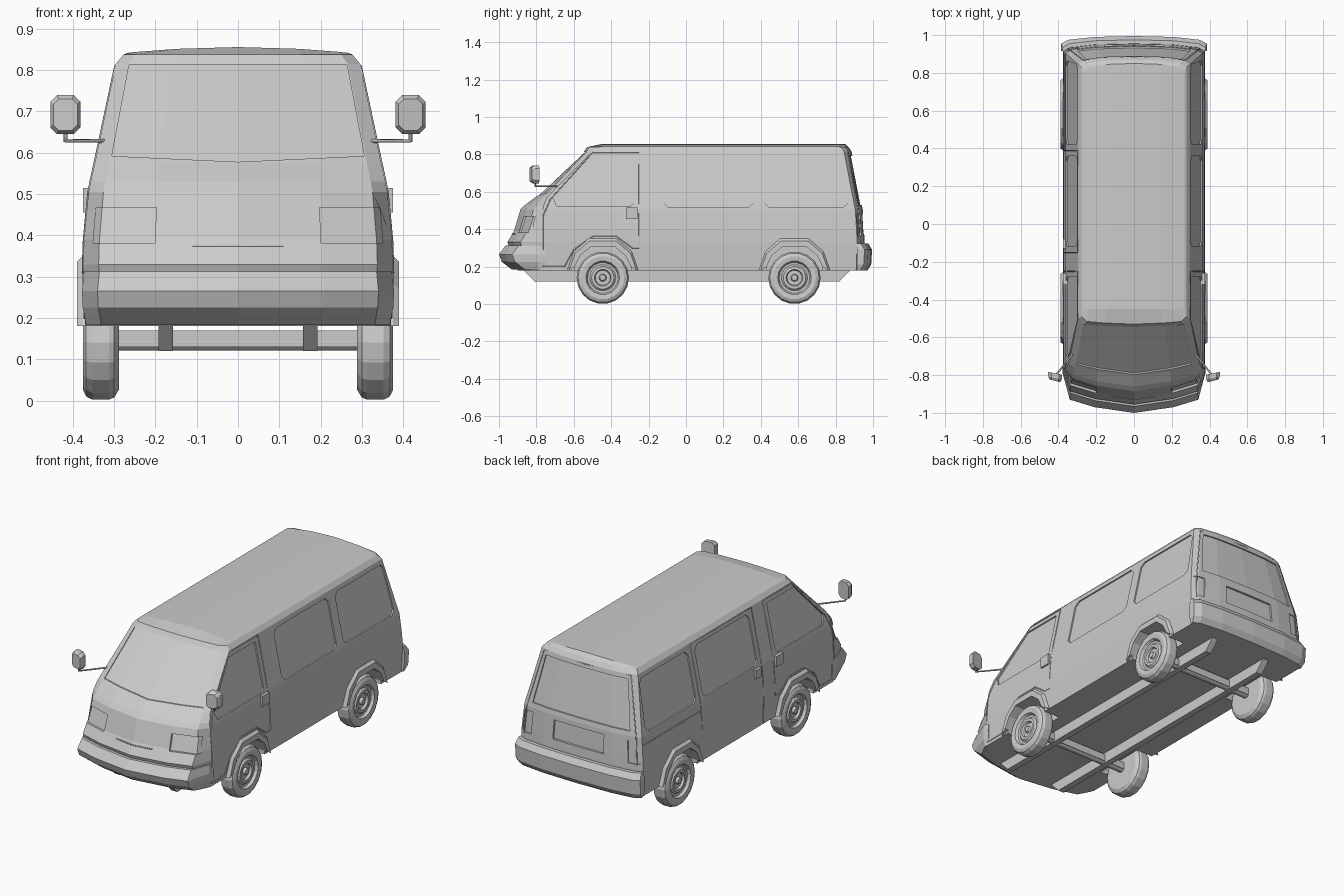
import bpy, bmesh, math
from mathutils import Vector

cube = bpy.data.objects.get("Cube")
if cube:
    bpy.data.objects.remove(cube)

grey = bpy.data.materials.new("plain_grey")
grey.use_nodes = True
tone = (0.6, 0.6, 0.6, 1)
grey.diffuse_color = tone
grey.node_tree.nodes["Principled BSDF"].inputs["Base Color"].default_value = tone


def make(name, bm):
    bmesh.ops.recalc_face_normals(bm, faces=bm.faces)
    me = bpy.data.meshes.new(name)
    bm.to_mesh(me)
    bm.free()
    me.materials.append(grey)
    ob = bpy.data.objects.new(name, me)
    bpy.context.collection.objects.link(ob)
    return ob


def loft(bm, rings, closed=False):
    """Skin even-sized rings; ends are filled with strips of quads."""
    vs = [[bm.verts.new(p) for p in r] for r in rings]
    n = len(vs[0])
    pairs = list(zip(vs, vs[1:])) + ([(vs[-1], vs[0])] if closed else [])
    for a, b in pairs:
        for i in range(n):
            bm.faces.new((a[i], a[(i + 1) % n], b[(i + 1) % n], b[i]))
    if not closed:
        for r in (vs[0], vs[-1]):
            for i in range(n // 2 - 1):
                bm.faces.new((r[i], r[i + 1], r[n - 2 - i], r[n - 1 - i]))


def lerp_table(table, t):
    for a, b in zip(table, table[1:]):
        if t <= b[0]:
            k = max(0, (t - a[0]) / (b[0] - a[0]))
            return [p + (q - p) * k for p, q in zip(a, b)]
    return table[-1]


STATIONS = (0, 0.55, 0.9, 1)
# height, half width, front y, front curve, side front y, rear y
LEVELS = [
    (0.18, 0.37, -0.90, 1, -0.77, 0.95),
    (0.33, 0.375, -0.955, 1, -0.77, 0.955),
    (0.39, 0.373, -0.92, 1, -0.77, 0.952),
    (0.505, 0.362, -0.885, 1, -0.765, 0.945),
    (0.53, 0.357, -0.86, 0.9, -0.76, 0.94),
    (0.575, 0.347, -0.80, 0.6, -0.74, 0.931),
    (0.815, 0.296, -0.545, 0.2, -0.50, 0.885),
    (0.838, 0.277, -0.53, 0.2, -0.49, 0.87),
    (0.842, 0.268, -0.45, 0, -0.44, 0.85),
]


def front_y(u, lv):
    z, w, yf, c, ys, yb = lv
    return lerp_table([(0, yf), (0.55, yf + 0.03 * c), (0.9, yf + 0.07 * c), (1, ys)], abs(u))[1]


def rear_y(u, lv, curve=1):
    return lv[5] - curve * lerp_table([(0, 0), (0.55, 0.005), (0.9, 0.02), (1, 0.04)], abs(u))[1]


def ring(lv, rear_curve=1, crown=0):
    us = [-u for u in STATIONS[:0:-1]] + list(STATIONS)
    z, w = lv[:2]
    front = [(u * w, front_y(u, lv), z + crown * (1 - u * u)) for u in us]
    back = [(u * w, rear_y(u, lv, rear_curve), z + crown * (1 - u * u)) for u in reversed(us)]
    return front + back


def level(z):
    return lerp_table(LEVELS, z)


def chamfer(y0, y1, z0, z1, c=0.025):
    return [(y0 + c, z0), (y1 - c, z0), (y1, z0 + c), (y1, z1 - c),
            (y1 - c, z1), (y0 + c, z1), (y0, z1 - c), (y0, z0 + c)]


# Body shell
bm = bmesh.new()
loft(bm, [ring(lv, crown=0.014 if lv is LEVELS[-1] else 0) for lv in LEVELS])
body = make("body", bm)

# Recess cutters: glass, lamps, plate and wheel wells
INNER = [(-0.15, 0.1), (-0.15, 0.2), (-0.12, 0.26), (-0.065, 0.305),
         (0.065, 0.305), (0.12, 0.26), (0.15, 0.2), (0.15, 0.1)]
OUTER = [(-0.19, 0.18), (-0.155, 0.28), (-0.075, 0.35), (0.075, 0.35), (0.155, 0.28), (0.19, 0.18)]
WHEEL_Y = (-0.445, 0.58)
side_windows = [
    chamfer(-0.12, 0.36, 0.515, 0.79), chamfer(0.42, 0.865, 0.515, 0.79),
    [(-0.69, 0.52), (-0.30, 0.52), (-0.28, 0.54), (-0.28, 0.785), (-0.52, 0.785), (-0.71, 0.57)],
]
side_windows[1][3:5] = [(0.845, 0.765), (0.825, 0.79)]
bm = bmesh.new()
for s in (-1, 1):
    for win in side_windows:
        loft(bm, [[(s * (level(z)[1] + d), y, z) for y, z in win] for d in (-0.008, 0.03)])
    for yc in WHEEL_Y:
        loft(bm, [[(s * x, yc + y, z) for y, z in INNER] for x in (0.27, 0.5)])


def end_cut(us, z0, z1, face, depth, inset=lambda u: 0):
    rings = []
    for u in us:
        r = []
        for z, d in ((z0 + inset(u), depth), (z0 + inset(u), -4 * depth), (z1, -4 * depth), (z1, depth)):
            lv = level(z)
            r.append((u * lv[1], face(u, lv) + d, z))
        rings.append(r)
    loft(bm, rings)


end_cut((-0.89, -0.55, 0, 0.55, 0.89), 0.578, 0.812, front_y, 0.008, lambda u: 0.016 * abs(u))
end_cut((-0.84, -0.55, 0, 0.55, 0.84), 0.53, 0.79, rear_y, -0.008)
end_cut((-0.42, 0.42), 0.375, 0.48, rear_y, -0.01)
for s in (-1, 1):
    end_cut([s * u for u in (0.54, 0.9, 0.94)], 0.382, 0.468, front_y, 0.012)
    end_cut([s * u for u in (0.8, 0.9, 0.97)], 0.36, 0.48, rear_y, -0.006)
cutter = make("recess_cutter", bm)
cutter.hide_render = True
mod = body.modifiers.new("recesses", "BOOLEAN")
mod.operation, mod.solver, mod.object = "DIFFERENCE", "EXACT", cutter
deps = bpy.context.evaluated_depsgraph_get()
body.data = bpy.data.meshes.new_from_object(body.evaluated_get(deps))
body.modifiers.clear()
bpy.data.objects.remove(cutter)


def tube(name, pts, r=0.003, cyclic=False):
    cu = bpy.data.curves.new(name, "CURVE")
    cu.dimensions, cu.bevel_depth, cu.bevel_resolution = "3D", r, 1
    cu.use_fill_caps = True
    sp = cu.splines.new("POLY")
    sp.points.add(len(pts) - 1)
    for p, co in zip(sp.points, pts):
        p.co = (*co, 1)
    sp.use_cyclic_u = cyclic
    cu.materials.append(grey)
    bpy.context.collection.objects.link(bpy.data.objects.new(name, cu))


def side_seam(name, s, pts, cyclic=False):
    pts = [Vector(p) for p in pts]
    ends = pts[1:] + (pts[:1] if cyclic else [])
    fine = [a.lerp(b, k / 6) for a, b in zip(pts, ends) for k in range(6)]
    fine += [] if cyclic else [pts[-1]]
    tube(name, [(s * level(p.y)[1], p.x, p.y) for p in fine], cyclic=cyclic)


# Door seams
DOOR = [(-0.25, 0.81), (-0.25, 0.30), (-0.29, 0.30), (-0.37, 0.36), (-0.5, 0.36), (-0.6, 0.29),
        (-0.65, 0.2), (-0.765, 0.2), (-0.765, 0.47), (-0.725, 0.56), (-0.5, 0.81)]
for s in (-1, 1):
    side_seam("front_door_seam", s, DOOR, True)
side_seam("sliding_door_seam", -1, [(-0.15, 0.19), (-0.15, 0.81), (0.39, 0.81), (0.39, 0.36)])
side_seam("sliding_door_rail", -1, [(0.39, 0.46), (0.9, 0.46)])
tube("hood_seam", [(x, front_y(x / 0.373, level(0.375)), 0.375) for x in (-0.11, 0, 0.11)])
tube("tailgate_seam", [(u * level(z)[1], rear_y(u, level(z)), z) for u, z in
                       ((-0.93, 0.35), (-0.93, 0.5), (-0.9, 0.81), (0, 0.81), (0.9, 0.81), (0.93, 0.5), (0.93, 0.35))])

# Bumpers
bm = bmesh.new()
loft(bm, [ring((z, w, y, 1, -0.79, -0.75), 0) for z, w, y in
          ((0.183, 0.368, -0.93), (0.225, 0.376, -0.985), (0.265, 0.378, -1), (0.312, 0.373, -0.965))])
make("front_bumper", bm)
bm = bmesh.new()
loft(bm, [ring((z, w, 0.915, 0, 0.915, y)) for z, w, y in
          ((0.18, 0.375, 0.97), (0.21, 0.384, 0.99), (0.29, 0.386, 0.995), (0.322, 0.378, 0.975))])
make("rear_bumper", bm)


def box(name, x0, x1, y0, y1, z0, z1, slope=0):
    bm = bmesh.new()
    loft(bm, [[(x0, y0 - e, z), (x1, y0 - e, z), (x1, y1 + e, z), (x0, y1 + e, z)]
              for z, e in ((z0, 0), (z1, slope))])
    return make(name, bm)


# Tyre and wheel profile: radius, distance outward from the wheel's inner face
WHEEL = [(0.03, 0), (0.115, 0), (0.135, 0.012), (0.14, 0.025), (0.14, 0.065), (0.132, 0.08), (0.115, 0.088),
         (0.09, 0.085), (0.082, 0.07), (0.07, 0.068), (0.06, 0.078), (0.045, 0.078), (0.04, 0.066),
         (0.02, 0.066), (0.015, 0.08), (0.003, 0.082)]
for s, side in ((-1, "right"), (1, "left")):
    for yc, end in zip(WHEEL_Y, ("front", "rear")):
        bm = bmesh.new()
        angles = [math.tau * i / 18 for i in range(18)]
        loft(bm, [[(s * (0.288 + x), yc + r * math.cos(a), 0.14 + r * math.sin(a)) for a in angles]
                  for r, x in WHEEL])
        make(f"{end}_{side}_wheel", bm)
        # Arch flare
        bm = bmesh.new()
        loft(bm, [[(s * 0.35, yc + o[0], o[1]), (s * 0.376, yc + o[0], o[1]),
                   (s * 0.39, yc + 0.95 * o[0], 0.18 + 0.92 * (o[1] - 0.18)),
                   (s * 0.39, yc + i[0], max(i[1], 0.18)), (s * 0.37, yc + i[0], max(i[1], 0.18)),
                   (s * 0.35, yc + i[0], max(i[1], 0.18))]
                  for o, i in zip(OUTER, INNER[1:-1])])
        make(f"{end}_{side}_arch", bm)
    # Door handle, mirror and chassis rail
    box(f"{side}_door_handle", *sorted((s * 0.355, s * 0.376)), -0.32, -0.26, 0.455, 0.515)
    bm = bmesh.new()
    loft(bm, [[(s * (0.418 + k * (x - 0.418)), y - 0.2 * (0.42 - x), 0.692 + k * (z - 0.692))
               for x, z in chamfer(0.382, 0.454, 0.645, 0.74, 0.016)]
              for y, k in ((-0.83, 0.8), (-0.815, 1), (-0.79, 1))])
    make(f"{side}_mirror", bm)
    tube(f"{side}_mirror_arm", [(s * 0.418, -0.805, 0.66), (s * 0.418, -0.805, 0.629),
                                (s * 0.325, -0.69, 0.629)], 0.005)
    box(f"{side}_chassis_rail", s * 0.175 - 0.018, s * 0.175 + 0.018, -0.81, 0.82, 0.12, 0.182, 0.06)
box("sliding_door_handle", -0.376, -0.355, -0.13, -0.08, 0.455, 0.505)

# Axles and cross members
for yc, end in zip(WHEEL_Y, ("front", "rear")):
    box(f"{end}_cross_member", -0.3, 0.3, yc - 0.02, yc + 0.02, 0.13, 0.17)
    tube(f"{end}_axle", [(-0.3, yc, 0.14), (0.3, yc, 0.14)], 0.022)
